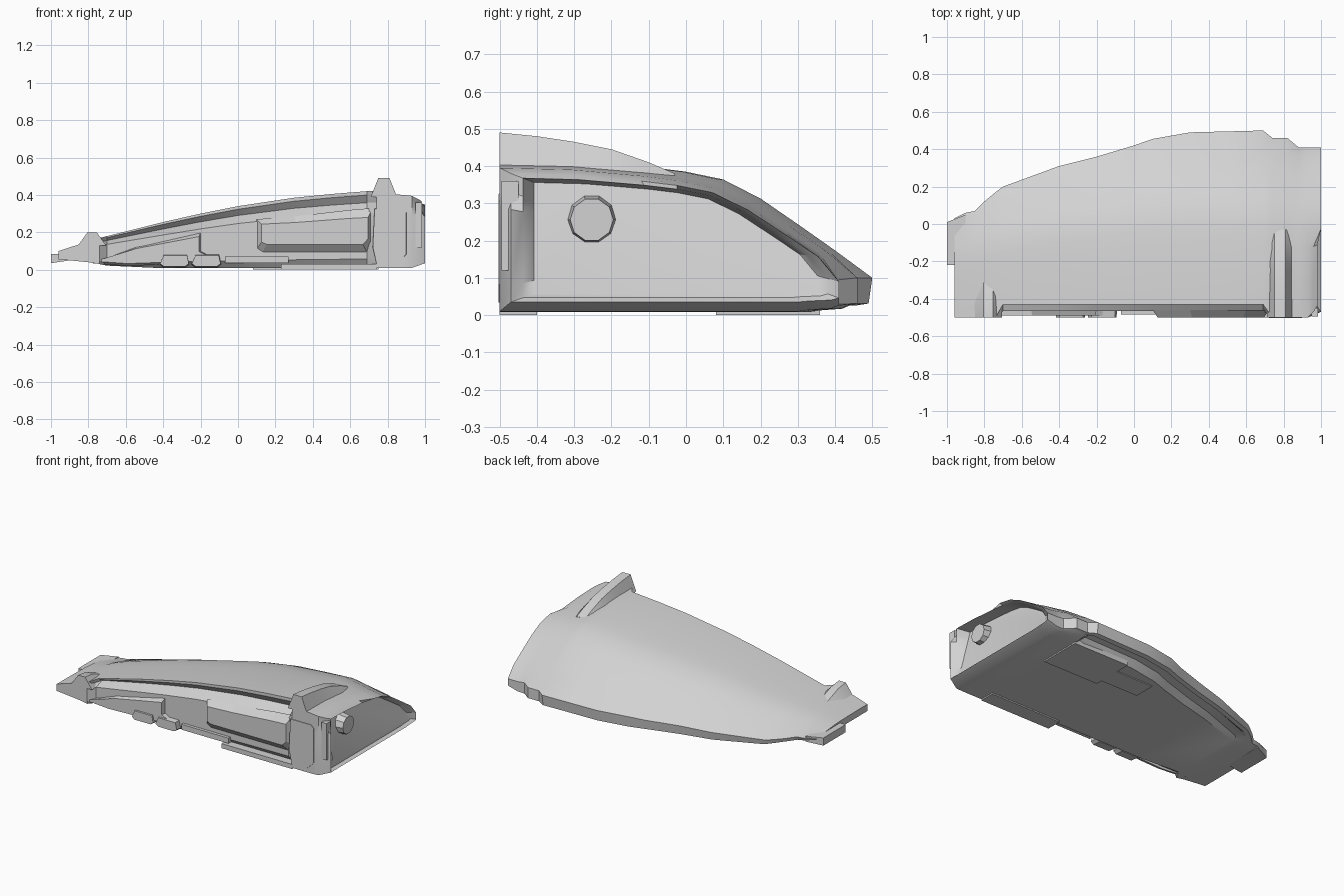
import bpy, bmesh, math
from mathutils import Vector

if "Cube" in bpy.data.objects:
    bpy.data.objects.remove(bpy.data.objects["Cube"])

GREY = (0.65, 0.65, 0.65, 1)
mat = bpy.data.materials.new("hull grey")
mat.use_nodes = True
mat.diffuse_color = GREY
mat.node_tree.nodes["Principled BSDF"].inputs["Base Color"].default_value = GREY


def loft(name, rings, smooth=False):
    """Skin a list of equal-length rings and cap both ends."""
    bm = bmesh.new()
    loops = [[bm.verts.new(p) for p in r] for r in rings]
    n = len(loops[0])
    for a, b in zip(loops, loops[1:]):
        for i in range(n):
            j = (i + 1) % n
            bm.faces.new((a[i], a[j], b[j], b[i]))
    bm.faces.new(loops[0])
    bm.faces.new(loops[-1])
    bmesh.ops.recalc_face_normals(bm, faces=bm.faces)
    me = bpy.data.meshes.new(name)
    bm.to_mesh(me)
    bm.free()
    me.materials.append(mat)
    ob = bpy.data.objects.new(name, me)
    bpy.context.collection.objects.link(ob)
    if smooth:
        bpy.ops.object.select_all(action='DESELECT')
        ob.select_set(True)
        bpy.context.view_layer.objects.active = ob
        bpy.ops.object.shade_smooth_by_angle(angle=math.radians(24))


def shrink(ring, s, x):
    """Scaled copy of a ring, moved to one x."""
    c = sum((Vector(p) for p in ring), Vector()) / len(ring)
    return [(x, c.y + (p[1] - c.y) * s, c.z + (p[2] - c.z) * s) for p in ring]


def box(name, x, y, z):
    loft(name, [[(a, y[0], z[0]), (a, y[1], z[0]), (a, y[1], z[1]), (a, y[0], z[1])] for a in x])


def side_panel(name, outline, back, front, inset):
    """Raised side panel with sloped edges."""
    cx = sum(p[0] for p in outline) / len(outline)
    cz = sum(p[1] for p in outline) / len(outline)
    far = [(x + (cx - x) * inset * 0.2, front, z + (cz - z) * inset) for x, z in outline]
    loft(name, [[(x, back, z) for x, z in outline], far])


# Main hull: crown curve from the tall flat side down to the low outer edge
CROWN = [(0, 1), (.2, .985), (.4, .93), (.5, .89), (.6, .825), (.7, .665), (.8, .45), (.9, .23), (1, 0)]


def section(x, yo, zc, ze, zb, groove):
    h = zc - zb
    pts = [(-.5 + t * (yo + .5), ze + (zc - ze) * f) for t, f in CROWN]
    pts[0] = (-.5 + .07 * groove, zc)
    # outer lip and the channel under it
    for d, f, k in [(.01, .25, 0), (.04, .2, 0), (.06, .1, .45), (.12, .05, .45), (.15, 0, 0)]:
        pts.append((yo - d, zb + (ze - zb) * (f + k * groove)))
    # flat side: bottom chamfer, wall, ledge, undercut, roof lip
    for d, f in [(.07, 0), (.035, .12), (.035, .72), (.1, .85), (.07, .95)]:
        pts.append((-.5 + d * groove, zb + h * f))
    # blunt outer corner at the rear
    limit = .41 if x > .85 else .46 if x > .7 else .5
    return [(x, min(y, limit), z) for y, z in pts]


STATIONS = [
    (-.96, .03, .10, .075, .055, 0), (-.9, .06, .12, .075, .05, 0), (-.85, .07, .135, .075, .045, 0),
    (-.8, .12, .155, .07, .04, 0), (-.74, .17, .17, .065, .03, 0), (-.7, .2, .18, .065, .022, 1),
    (-.4, .31, .255, .075, .008, 1), (-.2, .36, .30, .085, .008, 1), (0, .42, .34, .09, .008, 1),
    (.1, .455, .355, .1, .008, 1), (.3, .49, .385, .1, .008, 1), (.5, .495, .405, .1, .008, 1),
    (.69, .5, .42, .1, .008, 1), (.74, .48, .42, .1, .008, 0), (.82, .475, .405, .1, .008, 0),
    (.88, .455, .4, .095, .008, 0), (.93, .45, .395, .09, .01, 0), (1, .45, .38, .09, .035, 0)]
rings = [section(*s) for s in STATIONS]
# Recessed rear bay with a bevelled corner, a set-back top edge and a leaning back wall
rings[-1] = [(x - (.04 if z > .3 and y < -.05 else 0), max(y, -.47), z) for x, y, z in rings[-1]]
rim = shrink(rings[-1], .93, .98)
wall = [(.98 - .25 * (z - .05), y, z) for x, y, z in shrink(rim, .93, .9)]
loft("hull", rings + [rim, wall], True)

# Nose tab
loft("nose_tab", [[(x, -.22, a), (x, y, a), (x, y, b), (x, -.22, b)]
                  for x, y, a, b in [(-1, .01, .035, .085), (-.9, .05, .05, .085)]])


# Roof ridges fading toward the outer side
def ridge(name, x, base, top, steps):
    loft(name, [[(x - base, y, z0), (x - top, y, z1), (x + top, y, z1), (x + base, y, z0)]
                for y, z0, z1 in steps], True)


ridge("rear_fin", .78, .07, .03,
      [(-.5, .39, .49), (-.4, .385, .48), (-.3, .38, .465), (-.2, .375, .445), (-.1, .365, .41), (-.03, .34, .38)])
ridge("nose_ridge", -.78, .075, .025, [(-.5, .13, .2), (-.42, .13, .19), (-.3, .115, .145)])

# Flat side panels
side_panel("front_side_panel", [(-.78, .035), (-.55, .12), (-.2, .2), (-.2, .1), (-.1, .04), (-.6, .02)],
           -.46, -.49, .2)
side_panel("middle_side_panel",
           [(.1, .27), (.3, .285), (.6, .32), (.72, .33), (.72, .14), (.69, .09), (.13, .09), (.1, .11)],
           -.46, -.499, .4)
side_panel("rear_side_panel", [(.73, .33), (.88, .33), (.9, .31), (.9, .08), (.85, .03), (.74, .03), (.72, .12)],
           -.48, -.503, .03)

# Vents and ledges along the bottom of the flat side
for i in range(2):
    x = -.42 + i * .17
    side_panel("side_vent",
               [(x, .03), (x + .02, .085), (x + .15, .085), (x + .16, .03), (x + .14, .012), (x + .02, .012)],
               -.44, -.5, .2)
box("lower_strip", (-.07, .27), (-.485, -.44), (.035, .07))
box("lower_ledge", (.23, .74), (-.5, -.4), (.0, .03))

# Belly plates
box("belly_plate", (.35, .75), (.08, .36), (.0, .03))
box("belly_strip", (.08, .35), (.12, .26), (.002, .03))

# Corner post and nozzle
box("rear_post", (.95, .985), (-.495, -.45), (.12, .36))
N = 10


def circle(x, r):
    return [(x, -.253 + r * math.cos(math.tau * i / N), .256 + r * math.sin(math.tau * i / N)) for i in range(N)]


loft("nozzle", [circle(.88, .071), circle(.975, .058)])
